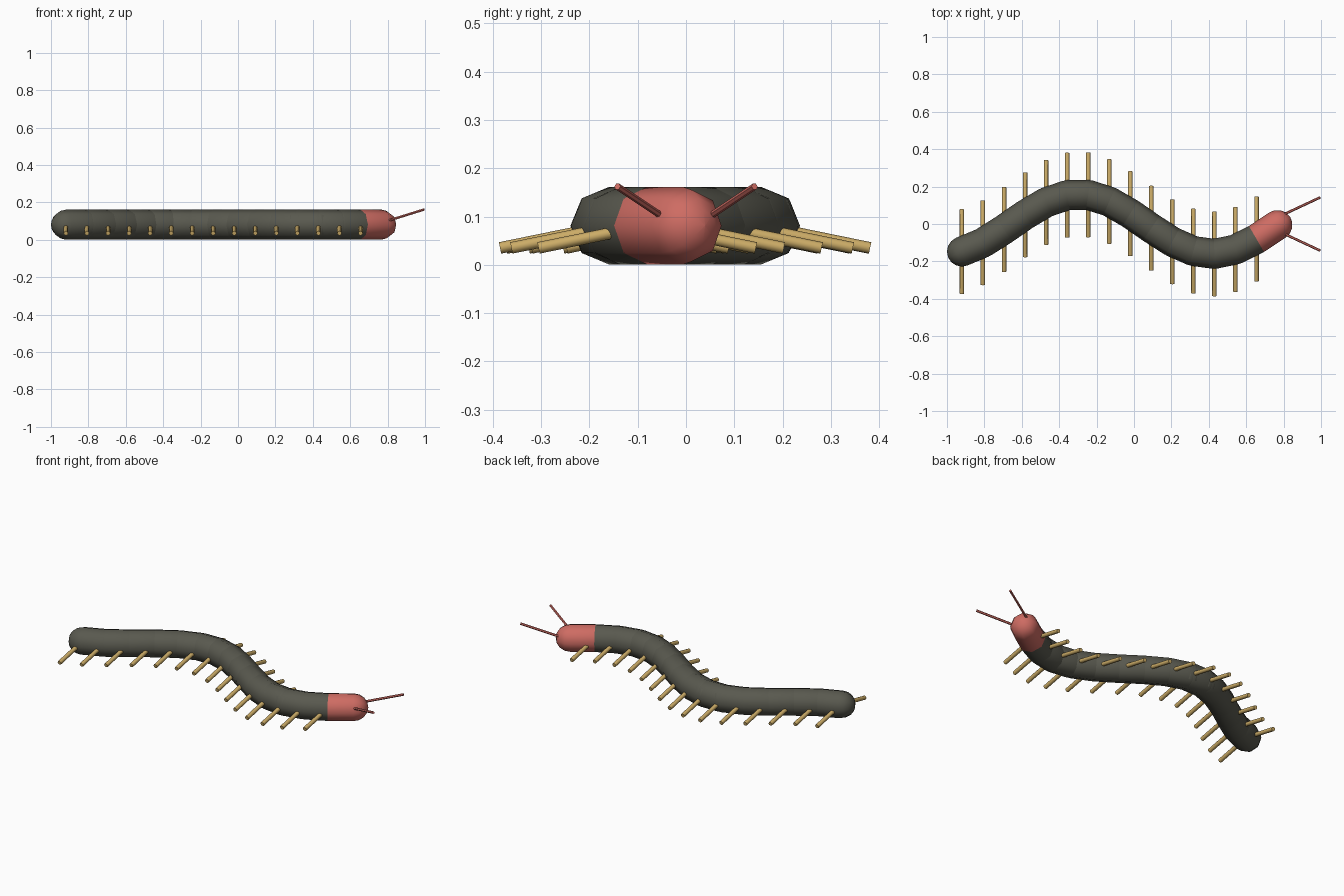
import bpy, bmesh, math
from mathutils import Vector

cube = bpy.data.objects.get("Cube")
if cube:
    bpy.data.objects.remove(cube)

RADIUS, MID_Z, STEP, SEGMENTS = 0.08, 0.081, 0.1125, 15


def material(name, rgb):
    mat = bpy.data.materials.new(name)
    mat.use_nodes = True
    mat.diffuse_color = (*rgb, 1)
    mat.node_tree.nodes["Principled BSDF"].inputs["Base Color"].default_value = (*rgb, 1)
    return mat


shell = material("dark olive shell", (0.1, 0.1, 0.078))
coral = material("coral head", (0.62, 0.15, 0.125))
tan = material("tan legs", (0.6, 0.41, 0.135))


def lathe(name, start, end, profile, sides, mat):
    """Sweep (distance, radius) rings around the line from start to end."""
    axis = (end - start).normalized()
    side = axis.cross(Vector((0, 0, 1))).normalized()
    up = side.cross(axis)
    bm = bmesh.new()
    rings = []
    for dist, rad in profile:
        ring = []
        for k in range(sides):
            a = math.tau * k / sides
            ring.append(bm.verts.new(start + axis * dist + (side * math.cos(a) + up * math.sin(a)) * rad))
        rings.append(ring)
    for a, b in zip(rings, rings[1:]):
        for k in range(sides):
            n = (k + 1) % sides
            bm.faces.new((a[k], a[n], b[n], b[k]))
    bm.faces.new(rings[0])
    bm.faces.new(rings[-1])
    bmesh.ops.remove_doubles(bm, verts=bm.verts, dist=0.00001)
    bmesh.ops.recalc_face_normals(bm, faces=bm.faces)
    mesh = bpy.data.meshes.new(name)
    bm.to_mesh(mesh)
    bm.free()
    mesh.materials.append(mat)
    obj = bpy.data.objects.new(name, mesh)
    bpy.context.collection.objects.link(obj)
    bpy.ops.object.select_all(action="DESELECT")
    obj.select_set(True)
    bpy.context.view_layer.objects.active = obj
    bpy.ops.object.shade_smooth_by_angle(angle=math.radians(50))
    return obj


def capsule(name, start, end, mat, sides=8, steps=4):
    length = (end - start).length
    arc = [math.pi / 2 * k / steps for k in range(steps + 1)]
    back = [(-RADIUS * math.cos(a), max(RADIUS * math.sin(a), 0.0005)) for a in arc]
    front = [(length - d, r) for d, r in reversed(back)]
    lathe(name, start, end, back + front, sides, mat)


def rod(name, start, end, radius, mat, sides=8):
    lathe(name, start, end, [(0, radius), ((end - start).length, radius)], sides, mat)


# Winding line of joints from tail to head
joints = [Vector((-0.92 + STEP * i, 0.16 * math.sin((i - 2.37) * 0.495), MID_Z))
          for i in range(SEGMENTS + 1)]

# Body segments, the last one being the head
for i in range(SEGMENTS):
    is_head = i == SEGMENTS - 1
    capsule("head" if is_head else f"body_segment_{i + 1}", joints[i], joints[i + 1],
            coral if is_head else shell)

# A pair of legs at every joint, and a pair of feelers on the head
for sign, label in ((1, "left"), (-1, "right")):
    for i, joint in enumerate(joints[:-1]):
        rod(f"{label}_leg_{i + 1}", joint, joint + Vector((0, sign * 0.225, -0.046)), 0.012, tan)
    rod(f"{label}_feeler", Vector((0.77, sign * 0.037, 0.092)),
        Vector((0.995, sign * 0.142, 0.162)), 0.007, coral, 6)
